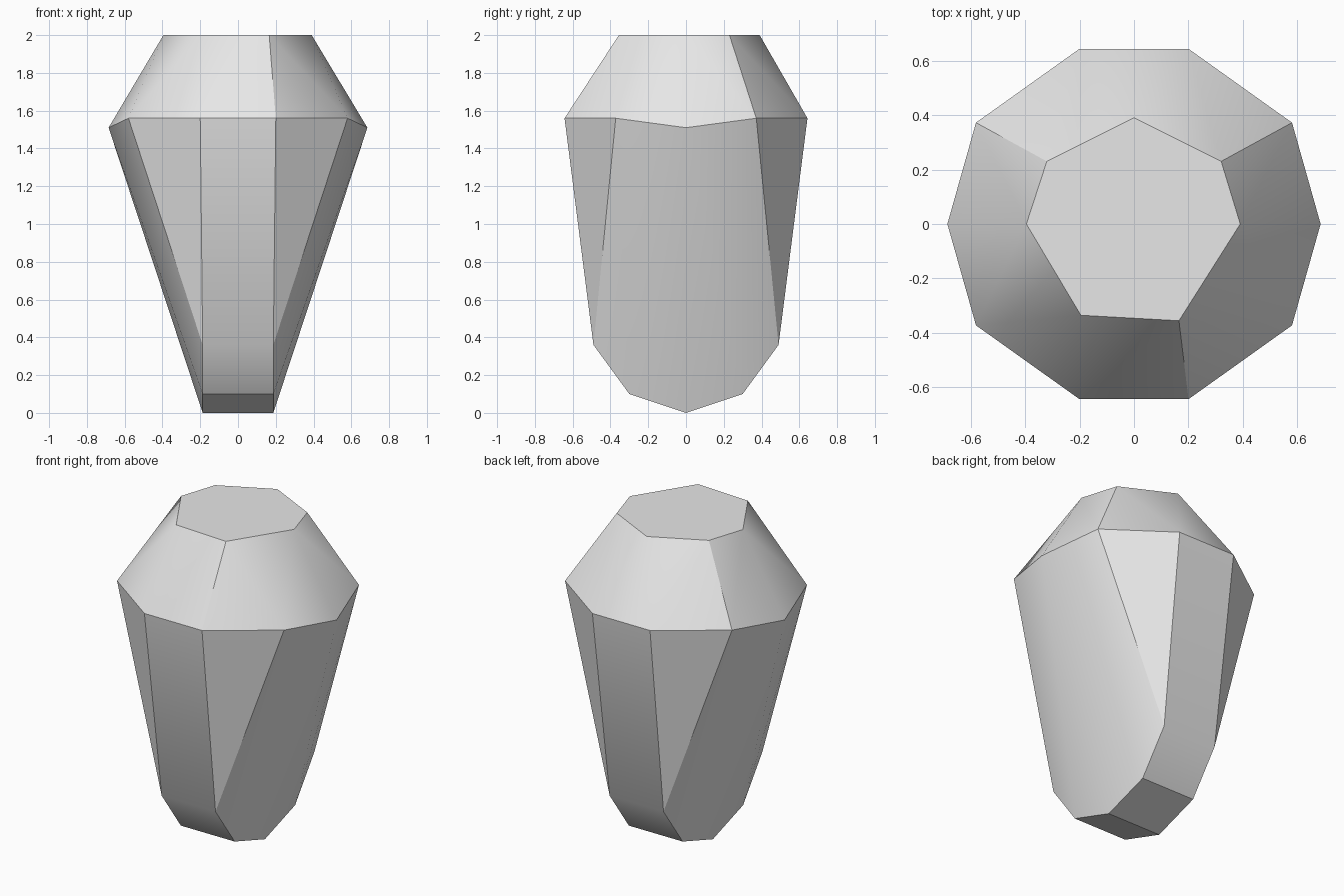
import bpy, bmesh, math

cube = bpy.data.objects.get("Cube")
if cube:
    bpy.data.objects.remove(cube, do_unlink=True)

# Stone colour
stone = bpy.data.materials.new("grey stone")
stone.use_nodes = True
grey = (0.8, 0.8, 0.8, 1.0)
stone.diffuse_color = grey
stone.node_tree.nodes["Principled BSDF"].inputs["Base Color"].default_value = grey

# Flat seven-sided table on top
points = [(x, y, 2.0) for x, y in (
    (0, 0.39), (0.32, 0.23), (0.39, 0), (0.165, -0.355),
    (-0.195, -0.335), (-0.395, 0), (-0.32, 0.23))]

for sx in (-1, 1):
    # Ten-sided girdle, dipping at the two side corners
    points.append((sx * 0.685, 0, 1.51))
    for sy in (-1, 1):
        points.append((sx * 0.58, sy * 0.372, 1.56))
        points.append((sx * 0.2, sy * 0.643, 1.56))
    # Narrow keel curving from front to back along the bottom
    for y, z in ((-0.49, 0.36), (-0.30, 0.10), (0, 0), (0.30, 0.10), (0.49, 0.36)):
        points.append((sx * 0.187, y, z))

# Cut stone as the convex solid through those corners
bm = bmesh.new()
for p in points:
    bm.verts.new(p)
bmesh.ops.convex_hull(bm, input=bm.verts[:])
bmesh.ops.dissolve_limit(bm, angle_limit=math.radians(1.0),
                         verts=bm.verts[:], edges=bm.edges[:])
bmesh.ops.recalc_face_normals(bm, faces=bm.faces[:])
mesh = bpy.data.meshes.new("cut_gemstone")
bm.to_mesh(mesh)
bm.free()
mesh.materials.append(stone)

gem = bpy.data.objects.new("cut_gemstone", mesh)
bpy.context.collection.objects.link(gem)

# Soft facets with crisp main edges
bpy.ops.object.select_all(action='DESELECT')
gem.select_set(True)
bpy.context.view_layer.objects.active = gem
bpy.ops.object.shade_smooth_by_angle(angle=math.radians(30))
